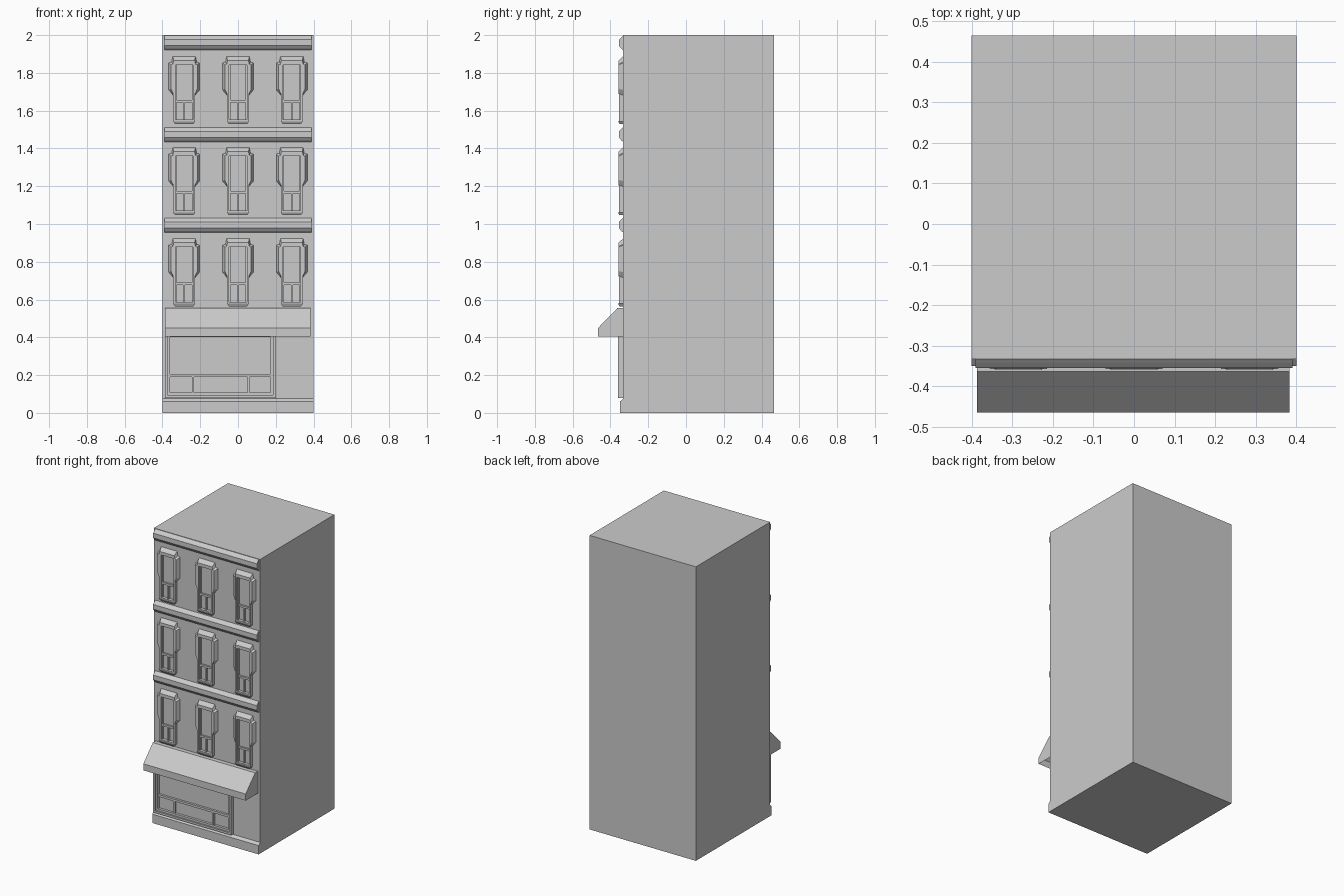
import bpy, bmesh

if "Cube" in bpy.data.objects:
    bpy.data.objects.remove(bpy.data.objects["Cube"])

WALL = -0.333          # y of the facade plane


def mesh_object(name, bm):
    bmesh.ops.recalc_face_normals(bm, faces=bm.faces)
    me = bpy.data.meshes.new(name)
    bm.to_mesh(me)
    bm.free()
    ob = bpy.data.objects.new(name, me)
    bpy.context.collection.objects.link(ob)
    return ob


def add_box(bm, x0, x1, y0, y1, z0, z1):
    r = bmesh.ops.create_cube(bm, size=1)
    for v in r["verts"]:
        v.co = ((x0 + x1) / 2 + v.co.x * (x1 - x0),
                (y0 + y1) / 2 + v.co.y * (y1 - y0),
                (z0 + z1) / 2 + v.co.z * (z1 - z0))


def loft(bm, a, b, skip=()):
    """Join two matching closed outlines and cap both ends."""
    va, vb = [bm.verts.new(p) for p in a], [bm.verts.new(p) for p in b]
    n = len(a)
    bm.faces.new(va)
    bm.faces.new(vb)
    for i in range(n):
        if i not in skip:
            j = (i + 1) % n
            bm.faces.new((va[i], va[j], vb[j], vb[i]))


def extrude_x(name, profile, x0, x1, skip=()):
    bm = bmesh.new()
    loft(bm, [(x0, y, z) for y, z in profile], [(x1, y, z) for y, z in profile], skip)
    return mesh_object(name, bm)


# building block
bm = bmesh.new()
add_box(bm, -0.4, 0.4, WALL, 0.465, 0, 2)
mesh_object("building_block", bm)

# plinth with chamfered top
extrude_x("plinth", [(WALL, 0), (-0.35, 0), (-0.35, 0.06), (WALL, 0.075)], -0.4, 0.4)

# floor cornices
for i, z in enumerate((0.995, 1.475, 1.96)):
    prof = [(WALL, z + 0.037), (-0.343, z + 0.028), (-0.355, z + 0.016),
            (-0.355, z - 0.016), (-0.343, z - 0.032), (WALL, z - 0.04)]
    extrude_x(f"cornice_{i + 1}", prof, -0.39, 0.39)

# awning, open underneath
extrude_x("awning", [(WALL, 0.405), (WALL, 0.555), (-0.363, 0.555),
                     (-0.465, 0.45), (-0.465, 0.405)], -0.387, 0.383, skip=(0, 4))

# shop window frame and glazing bars
bm = bmesh.new()
X0, X1, Z0, Z1, w = -0.387, 0.2, 0.08, 0.43, 0.014
for d, y in ((0, -0.36), (w, -0.35)):
    a, b, c, e = X0 + d, X1 - d, Z0 + d, Z1 - d
    add_box(bm, a, a + w, y, WALL, c, e)
    add_box(bm, b - w, b, y, WALL, c, e)
    add_box(bm, a + w, b - w, y, WALL, c, c + w)
    add_box(bm, a + w, b - w, y, WALL, e - w, e)
add_box(bm, X0 + 2 * w, X1 - 2 * w, -0.348, WALL, 0.19, 0.205)
for x in (-0.238, 0.055):
    add_box(bm, x - 0.006, x + 0.006, -0.348, WALL, Z0 + 2 * w, 0.19)
mesh_object("shop_window_frame", bm)

# half outline of the hood: wide at the wall, narrower at the front (x, z from hood top)
HOOD_BACK = [(0.056, -0.21), (0.067, -0.195), (0.082, -0.178), (0.082, -0.035), (0.066, -0.03), (0.06, 0)]
HOOD_FRONT = [(0.056, -0.20), (0.062, -0.19), (0.07, -0.172), (0.07, -0.046), (0.06, -0.042), (0.055, -0.022)]
HOOD_INNER = [(-0.056, -0.035), (0.056, -0.035)]


def hood_outline(half, cx, top, y):
    pts = half + [(-x, z) for x, z in reversed(half)] + HOOD_INNER
    return [(cx + x, y, top + z) for x, z in pts]


for floor in range(3):
    top = 0.923 + floor * 0.4825
    for col, cx in enumerate((-0.285, 0, 0.285)):
        tag = f"{floor + 1}_{col + 1}"
        # moulded hood
        bm = bmesh.new()
        loft(bm, hood_outline(HOOD_BACK, cx, top, WALL),
             hood_outline(HOOD_FRONT, cx, top, -0.357))
        mesh_object("window_hood_" + tag, bm)
        # sash frame and bars
        bm = bmesh.new()
        t, b = top - 0.033, top - 0.345
        for s in (-1, 1):
            for r0, r1, y in ((0.047, 0.058, -0.355), (0.041, 0.047, -0.346)):
                lo, hi = sorted((s * r0, s * r1))
                add_box(bm, cx + lo, cx + hi, y, WALL, b, t)
        add_box(bm, cx - 0.047, cx + 0.047, -0.355, WALL, t - 0.012, t)
        add_box(bm, cx - 0.047, cx + 0.047, -0.355, WALL, b, b + 0.01)
        add_box(bm, cx - 0.041, cx + 0.041, -0.345, WALL, top - 0.245, top - 0.232)
        add_box(bm, cx - 0.005, cx + 0.005, -0.345, WALL, b, top - 0.245)
        mesh_object("window_frame_" + tag, bm)
        # sill tapering downwards
        bm = bmesh.new()
        loft(bm, [(cx + x, y, b) for x, y in ((-.058, WALL), (.058, WALL), (.058, -.36), (-.058, -.36))],
             [(cx + x, y, b - 0.014) for x, y in ((-.048, WALL), (.048, WALL), (.048, -.352), (-.048, -.352))])
        mesh_object("window_sill_" + tag, bm)
